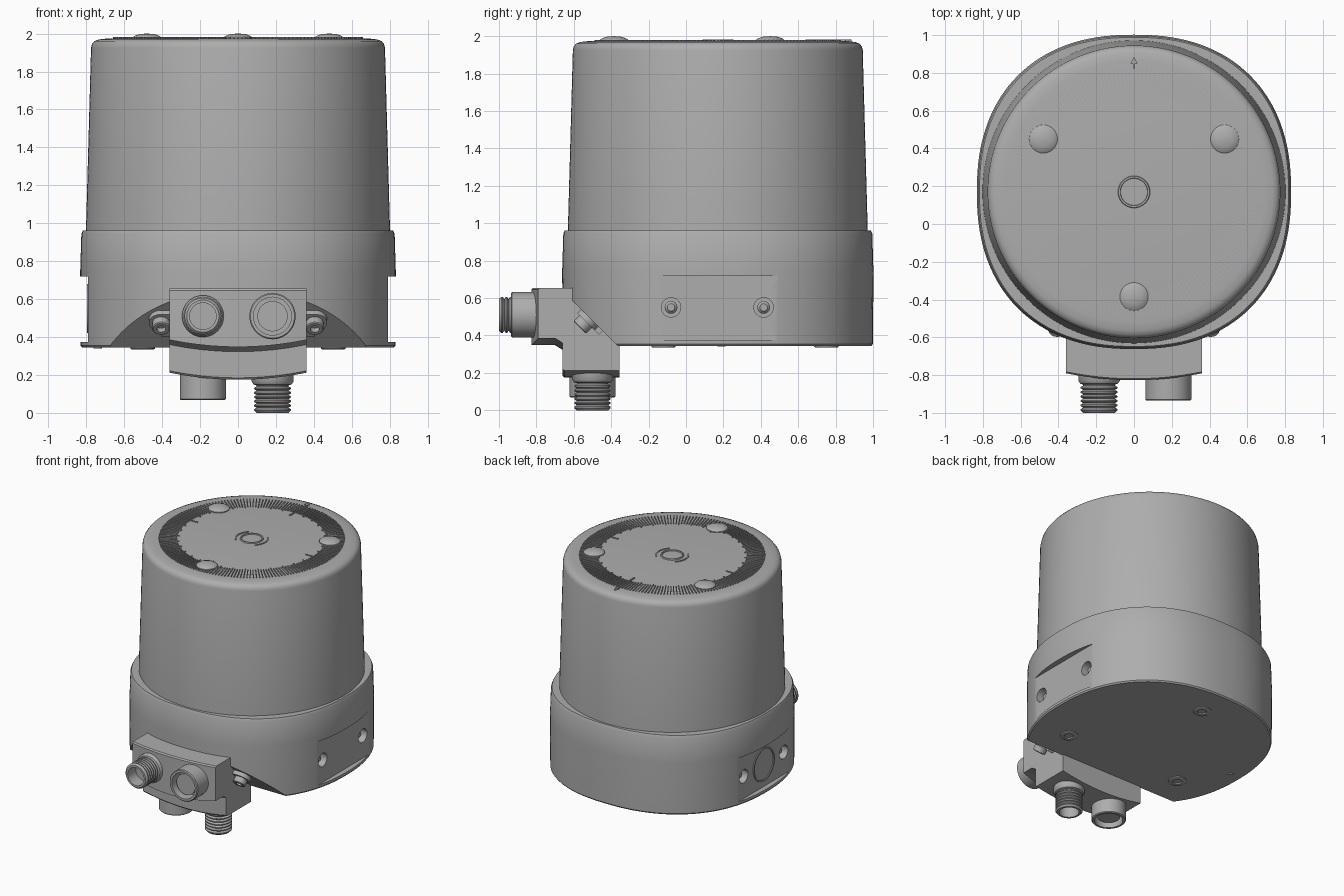
import bpy, bmesh
from math import cos, sin, pi, radians, copysign
from mathutils import Matrix, Vector

if "Cube" in bpy.data.objects:
    bpy.data.objects.remove(bpy.data.objects["Cube"])

GREY = (0.42, 0.42, 0.42, 1)
mat = bpy.data.materials.new("housing grey")
mat.use_nodes = True
mat.diffuse_color = GREY
mat.node_tree.nodes["Principled BSDF"].inputs["Base Color"].default_value = GREY

CY = 0.17                                    # centre of the round body in y
UP = Matrix.Identity(3)
FRONT = Matrix.Rotation(radians(90), 3, 'X')     # local z points to -y
DOWN = Matrix.Rotation(radians(180), 3, 'X')     # local z points to -z
SLOPE = Matrix.Rotation(radians(135), 3, 'X')    # local z points down and forward
LEFT = Matrix.Rotation(radians(90), 3, 'Y')      # local z points to +x
RIGHT = Matrix.Rotation(radians(-90), 3, 'Y')    # local z points to -x


def finish(name, bm, angle=35):
    bmesh.ops.recalc_face_normals(bm, faces=bm.faces)
    mesh = bpy.data.meshes.new(name)
    bm.to_mesh(mesh)
    bm.free()
    mesh.materials.append(mat)
    obj = bpy.data.objects.new(name, mesh)
    bpy.context.collection.objects.link(obj)
    smooth(obj, angle)
    return obj


def smooth(obj, angle):
    bpy.ops.object.select_all(action='DESELECT')
    obj.select_set(True)
    bpy.context.view_layer.objects.active = obj
    bpy.ops.object.shade_smooth_by_angle(angle=radians(angle))


def loft(name, rings, loop=False):
    """Skin closed rings of points; cap the ends unless the rings loop."""
    bm = bmesh.new()
    vs = [[bm.verts.new(p) for p in ring] for ring in rings]
    n = len(vs[0])
    pairs = list(zip(vs, vs[1:])) + ([(vs[-1], vs[0])] if loop else [])
    for a, b in pairs:
        for i in range(n):
            j = (i + 1) % n
            bm.faces.new((a[i], a[j], b[j], b[i]))
    if not loop:
        bm.faces.new(vs[0])
        bm.faces.new(vs[-1])
    return finish(name, bm)


def lathe(name, profile, at=(0, 0, 0), rot=UP, seg=48, loop=False):
    """Turn (radius, height) points around local z."""
    rings = [[Vector(at) + rot @ Vector((r * cos(2 * pi * i / seg), r * sin(2 * pi * i / seg), h))
              for i in range(seg)] for r, h in profile]
    return loft(name, rings, loop)


def add_box(bm, lo, hi, matrix):
    mid = (Vector(lo) + Vector(hi)) / 2
    size = Vector(hi) - Vector(lo)
    m = Matrix.Translation(mid) @ Matrix.Diagonal((*size, 1))
    bmesh.ops.create_cube(bm, size=1, matrix=matrix @ m)


def box(name, lo, hi, matrix=Matrix.Identity(4)):
    bm = bmesh.new()
    add_box(bm, lo, hi, matrix)
    return finish(name, bm)


def cut(target, cutter):
    bpy.context.view_layer.objects.active = target
    mod = target.modifiers.new("cut", 'BOOLEAN')
    mod.operation = 'DIFFERENCE'
    mod.solver = 'EXACT'
    mod.object = cutter
    bpy.ops.object.modifier_apply(modifier=mod.name)
    bpy.data.objects.remove(cutter)


def rounded_square(r, z, n=128, power=2 / 2.3):
    pts = []
    for i in range(n):
        c, s = cos(2 * pi * i / n), sin(2 * pi * i / n)
        pts.append((copysign(abs(c) ** power, c) * r, CY + copysign(abs(s) ** power, s) * r, z))
    return pts


# Base housing with sloped front underside, side pockets and screw holes
base = loft("base_housing", [rounded_square(r, z) for r, z in (
    (0.822, 0.345), (0.83, 0.355), (0.832, 0.75), (0.826, 0.945), (0.818, 0.962))])
cut(base, loft("slope_cutter", [[(x, -0.22, 0.2), (x, -0.72, 0.7), (x, -1, 0.7), (x, -1, 0.2)]
                                for x in (-1, 1)]))
for side, outward in ((-1, RIGHT), (1, LEFT)):
    xs = sorted((side * 0.79, side * 1.0))
    cut(base, box("pocket_cutter", (xs[0], -0.3, 0.375), (xs[1], 0.7, 0.718)))
    for y in (-0.08, 0.415):
        cut(base, lathe("hole_cutter", [(0.052, -0.09), (0.052, 0.09)], (side * 0.79, y, 0.55), outward))
        lathe("side_screw", [(0.034, -0.03), (0.034, 0.03), (0.02, 0.045)],
              (side * 0.715, y, 0.55), outward, 24)
smooth(base, 25)

# Round vent on the right side
lathe("side_vent_rim", [(0.118, 0), (0.118, 0.012), (0.13, 0.012), (0.13, 0)],
      (-0.785, CY, 0.55), RIGHT, loop=True)

# Tapered cover with rounded shoulder
lathe("cover", [(0.802, 0.95), (0.775, 1.925), (0.77, 1.945), (0.758, 1.96), (0.735, 1.969),
                (0.69, 1.974), (0.01, 1.975)], (0, CY, 0), seg=128)

# Dial of raised tick marks on the cover
bm = bmesh.new()
for i in range(180):
    quarter, major = i % 45 == 0, i % 5 == 0
    inner = 0.47 if quarter else 0.515 if major else 0.53
    turn = Matrix.Translation((0, CY, 0)) @ Matrix.Rotation(radians(2 * i), 4, 'Z')
    add_box(bm, (inner, -0.0035, 1.968), (0.66, 0.0035, 1.981), turn)
finish("dial_ticks", bm)
box("pointer_shaft", (-0.005, 0.64, 1.97), (0.005, 0.86, 1.982))
loft("pointer_head", [[(-0.018, 0.85, z), (0.018, 0.85, z), (0, 0.885, z)] for z in (1.97, 1.982)])

# Domed buttons and centre ring on the cover
for x, y in ((-0.48, 0.45), (0.48, 0.45), (0, -0.385)):
    lathe("cover_button", [(0.075, 1.965), (0.075, 1.981), (0.066, 1.988), (0.04, 1.997),
                           (0.005, 2.0)], (x, y, 0), seg=32)
lathe("centre_ring", [(0.07, 1.97), (0.073, 1.983), (0.082, 1.983), (0.087, 1.97)], (0, CY, 0), loop=True)
for start in (-45, 135):
    arc = []
    for i in range(13):
        a = radians(start + i * 7.5)
        arc.append([(r * cos(a), CY + r * sin(a), z)
                    for r, z in ((0.11, 1.97), (0.11, 1.98), (0.12, 1.98), (0.12, 1.97))])
    loft("centre_arc", arc)

# Angled connector block with bowed front and bottom
sections = []
for i in range(-12, 13):
    x = 0.36 * i / 12
    b = 0.037 * (1 - (i / 12) ** 2)
    sections.append([(x, y, z) for y, z in (
        (-0.6, 0.655), (-0.782 - b, 0.655), (-0.79 - b, 0.645), (-0.79 - b, 0.385 - b),
        (-0.7, 0.385 - b), (-0.66, 0.36 - b), (-0.66, 0.222 - b), (-0.65, 0.212 - b),
        (-0.355, 0.212 - b), (-0.355, 0.35), (-0.6, 0.595))])
loft("connector_block", sections)

# Mounting ears and socket screws on both sides of the block
for side in (-1, 1):
    at = (side * 0.405, -0.515, 0.495)
    ear = Matrix.Translation(at) @ SLOPE.to_4x4()
    lathe("ear", [(0.065, -0.02), (0.065, 0.03)], at, SLOPE, 32)
    xs = sorted((0, -side * 0.07))
    box("ear_web", (xs[0], -0.1, -0.02), (xs[1], 0.065, 0.03), ear)
    lathe("ear_screw", [(0.047, 0.02), (0.047, 0.07), (0.042, 0.075), (0.024, 0.075),
                        (0.024, 0.045), (0.004, 0.045)], at, SLOPE, 24)


def threaded(name, at, rot, length):
    """Flared collar, threaded barrel and open socket."""
    prof = [(0.11, -0.03), (0.11, 0.02), (0.1, 0.035), (0.084, 0.04)]
    turns = 6
    step = (length - 0.05) / turns
    for k in range(turns):
        h = 0.045 + k * step
        prof += [(0.084, h), (0.097, h + step * 0.35), (0.097, h + step * 0.65)]
    prof += [(0.085, length), (0.07, length), (0.07, length - 0.1), (0.005, length - 0.1)]
    lathe(name, prof, at, rot)


def socket(name, at, rot, length):
    """Plain round sleeve with an inner contact insert."""
    lathe(name, [(0.122, -0.03), (0.122, length - 0.006), (0.116, length), (0.1, length),
                 (0.1, length - 0.09), (0.08, length - 0.09), (0.08, length - 0.03),
                 (0.005, length - 0.03)], at, rot)


threaded("front_threaded_connector", (-0.185, -0.81, 0.51), FRONT, 0.19)
socket("front_socket_connector", (0.182, -0.81, 0.51), FRONT, 0.125)
threaded("lower_threaded_connector", (0.182, -0.5, 0.185), DOWN, 0.185)
socket("lower_socket_connector", (-0.185, -0.5, 0.19), DOWN, 0.122)

# Feet under the base
for k in range(3):
    a = radians(90 + 120 * k)
    lathe("foot", [(0.065, -0.01), (0.065, 0.006), (0.058, 0.01), (0.034, 0.01), (0.03, 0.002),
                   (0.004, 0.002)], (0.58 * cos(a), CY + 0.58 * sin(a), 0.345), DOWN, 32)
lathe("base_pin", [(0.022, -0.01), (0.022, 0.005), (0.004, 0.005)], (-0.74, 0.19, 0.345), DOWN, 20)
